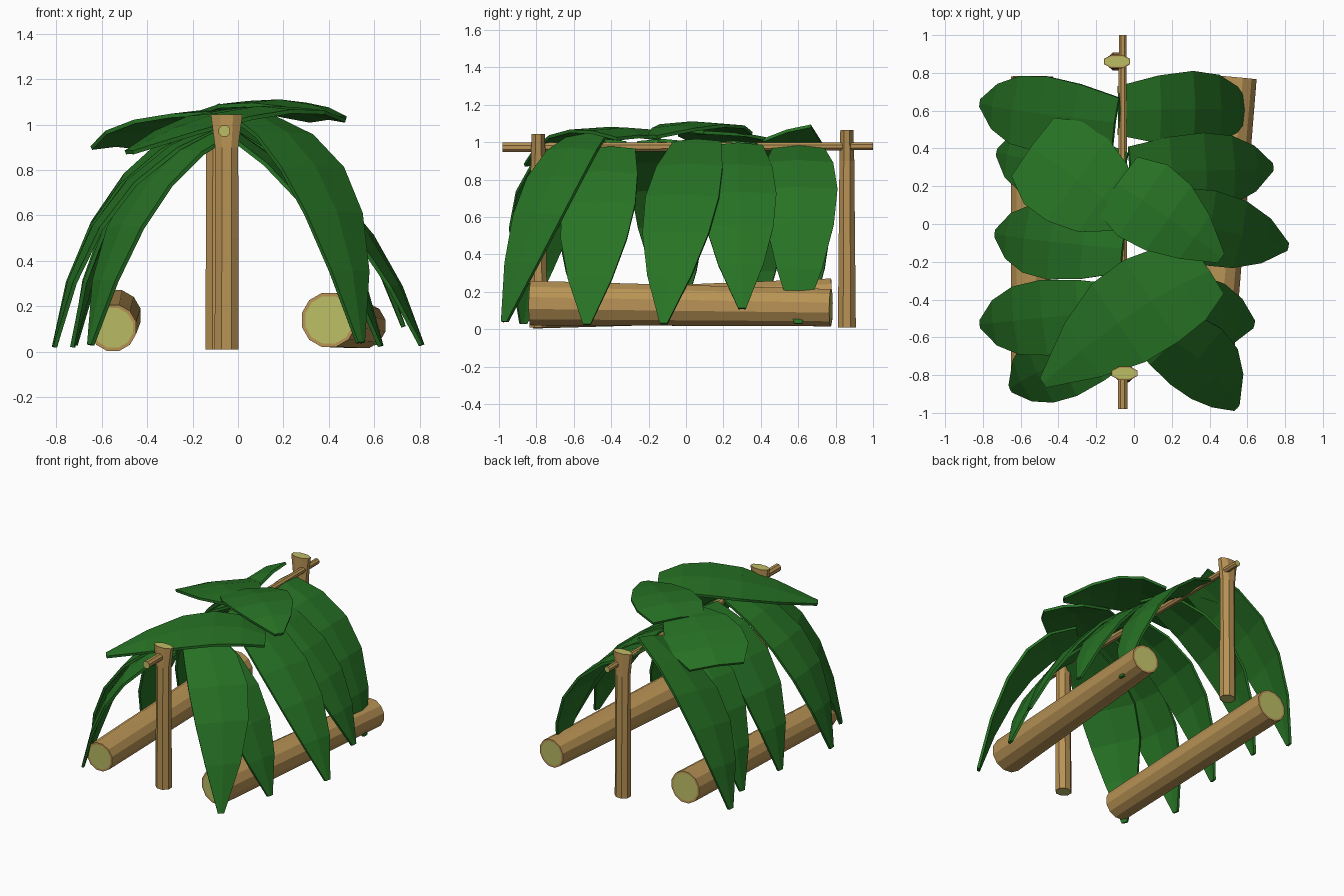
import bpy, bmesh
from math import cos, sin, tau
from mathutils import Vector as V

if "Cube" in bpy.data.objects:
    bpy.data.objects.remove(bpy.data.objects["Cube"])


def material(name, color):
    m = bpy.data.materials.new(name)
    m.diffuse_color = (*color, 1)
    m.use_nodes = True
    m.node_tree.nodes["Principled BSDF"].inputs["Base Color"].default_value = m.diffuse_color
    return m


BARK = material("bark", (0.48, 0.29, 0.09))
CUT = material("cut_wood", (0.50, 0.51, 0.13))
LEAF = material("leaf", (0.02, 0.17, 0.018))


def finish(name, bm, mats):
    bmesh.ops.recalc_face_normals(bm, faces=bm.faces)
    me = bpy.data.meshes.new(name)
    bm.to_mesh(me)
    bm.free()
    for m in mats:
        me.materials.append(m)
    ob = bpy.data.objects.new(name, me)
    bpy.context.collection.objects.link(ob)
    return ob


def timber(name, rings, sides, rim=0.015):
    """Loft of polygon rings (centre, half width, half depth), pale cut ends."""
    axis = (V(rings[-1][0]) - V(rings[0][0])).normalized()
    u = (V((1, 0, 0)) - axis * axis.x).normalized()
    w = axis.cross(u)
    bm = bmesh.new()
    loops = []
    for c, ru, rw in rings:
        loops.append([bm.verts.new(V(c) + u * ru * cos(tau * (i + .5) / sides)
                                   + w * rw * sin(tau * (i + .5) / sides))
                      for i in range(sides)])
    for a, b in zip(loops, loops[1:]):
        for i in range(sides):
            j = (i + 1) % sides
            bm.faces.new((a[i], a[j], b[j], b[i]))
    caps = [bm.faces.new(loops[0]), bm.faces.new(loops[-1])]
    bmesh.ops.recalc_face_normals(bm, faces=bm.faces)
    bmesh.ops.inset_individual(bm, faces=caps, thickness=rim)
    for f in caps:
        f.material_index = 1
    return finish(name, bm, (BARK, CUT))


def leaf(name, base, ctrl, tip, widths, tilt=0, fold=0.015, thick=0.018):
    """Creased blade swept along a quadratic curve; tilt raises the +y edge."""
    a, c, b = V(base), V(ctrl), V(tip)
    flat = V((b.x - a.x, b.y - a.y, 0)).normalized()
    side = V((-flat.y, flat.x, 0))
    bm = bmesh.new()
    rows = []
    n = len(widths) - 1
    for i, hw in enumerate(widths):
        t = i / n
        p = a * (1 - t) ** 2 + c * 2 * t * (1 - t) + b * t * t
        tan = ((c - a) * (1 - t) + (b - c) * t).normalized()
        up = tan.cross(side)
        if up.z < 0:
            up = -up
        drop = up * fold * min(1, hw / 0.15)
        out = side * hw
        out.z = out.y * tilt * (1 - t)
        rows.append([bm.verts.new(q) for q in (p - out - drop, p, p + out - drop)])
    for r, s in zip(rows, rows[1:]):
        for k in (0, 1):
            bm.faces.new((r[k], r[k + 1], s[k + 1], s[k]))
    ob = finish(name, bm, (LEAF,))
    mod = ob.modifiers.new("thickness", "SOLIDIFY")
    mod.thickness = thick
    mod.offset = 0
    return ob


# side logs lying on the ground
timber("left_log", [((-0.55, -0.82, 0.105), 0.105, 0.105),
                    ((-0.54, 0.78, 0.16), 0.115, 0.115)], 12)
timber("right_log", [((0.40, -0.83, 0.14), 0.123, 0.123),
                     ((0.55, 0.775, 0.115), 0.103, 0.103)], 12)

# upright posts with flared heads
for name, x, y, top in (("front_post", -0.05, -0.79, 1.045),
                        ("back_post", -0.09, 0.86, 1.065)):
    timber(name, [((x, y, 0.01), 0.057, 0.052),
                  ((x, y, 0.5), 0.056, 0.047),
                  ((x, y, 0.90), 0.055, 0.043),
                  ((x, y, top), 0.075, 0.038)], 8, 0.008)

# ridge pole
timber("ridge_pole", [((-0.06, -0.98, 0.972), 0.028, 0.028),
                      ((-0.06, 1.0, 0.978), 0.022, 0.022)], 8, 0.004)

# hanging roof leaves: base, curve control, tip, tilt
HANG = (0.13, 0.18, 0.20, 0.18, 0.12, 0.02)
right = [((0.06, -0.52, 1.05), (0.47, -0.76, 0.90), (0.54, -0.97, 0.04), 0),
         ((-0.02, -0.40, 0.97), (0.47, -0.50, 0.68), (0.63, -0.53, 0.025), 0),
         ((-0.03, 0.06, 1.01), (0.58, -0.05, 0.72), (0.81, -0.12, 0.03), 0),
         ((-0.02, 0.28, 0.99), (0.56, 0.28, 0.74), (0.73, 0.30, 0.11), 0),
         ((-0.08, 0.60, 0.99), (0.52, 0.62, 0.82), (0.61, 0.60, 0.03), 0)]
left = [((-0.06, -0.60, 0.98), (-0.55, -0.78, 0.80), (-0.65, -0.87, 0.03), 0),
        ((-0.06, -0.45, 1.01), (-0.69, -0.52, 0.80), (-0.81, -0.53, 0.02), 0),
        ((-0.06, -0.13, 1.01), (-0.63, -0.08, 0.80), (-0.73, -0.05, 0.02), 0),
        ((-0.06, 0.25, 1.00), (-0.63, 0.35, 0.80), (-0.72, 0.38, 0.03), 0),
        ((-0.10, 0.54, 1.06), (-0.69, 0.60, 0.82), (-0.81, 0.64, 0.02), 0.3)]
for label, group in (("right", right), ("left", left)):
    for i, (a, c, b, tilt) in enumerate(group, 1):
        leaf(f"{label}_leaf_{i}", a, c, b, HANG, tilt)

# loose leaves laid across the ridge
leaf("top_leaf_left", (-0.54, 0.41, 0.91), (-0.32, 0.25, 1.07),
     (-0.02, 0.03, 1.06), (0.19, 0.27, 0.27, 0.22, 0.08))
leaf("top_leaf_middle", (-0.09, 0.21, 1.06), (0.18, 0.05, 1.16),
     (0.46, -0.18, 1.03), (0.18, 0.23, 0.21, 0.14, 0.03))
leaf("top_leaf_front", (0.40, -0.25, 1.03), (0.05, -0.38, 1.17),
     (-0.48, -0.84, 0.88), (0.14, 0.23, 0.26, 0.25, 0.17, 0.03))
